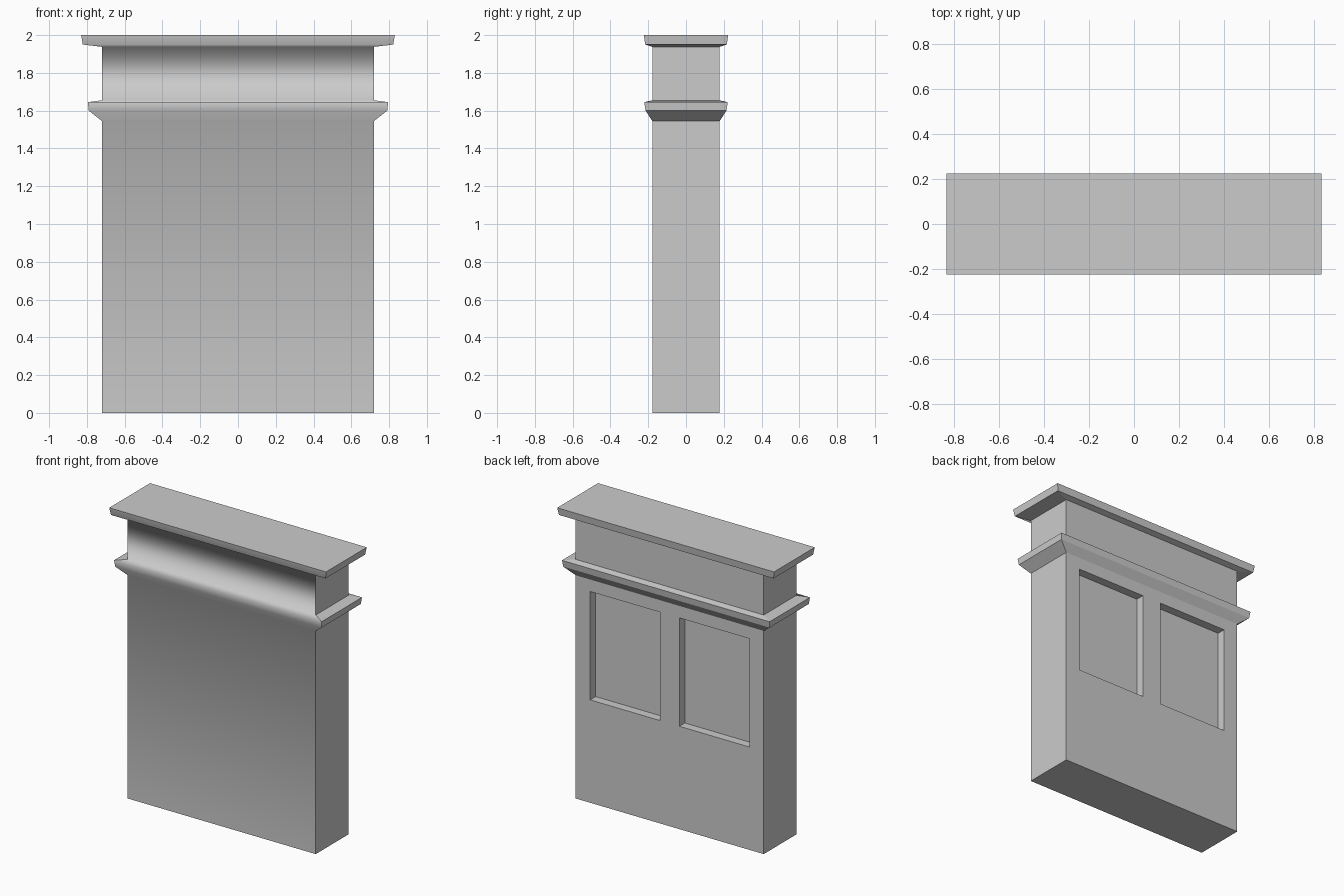
import bpy, bmesh

if "Cube" in bpy.data.objects:
    bpy.data.objects.remove(bpy.data.objects["Cube"])

# Stacked rectangular sections: half width, half depth, height
sections = [
    (0.72, 0.178, 0.0), (0.72, 0.178, 1.545),      # body
    (0.79, 0.214, 1.60), (0.795, 0.221, 1.645),    # flared moulding
    (0.72, 0.178, 1.655), (0.72, 0.178, 1.938),    # frieze
    (0.822, 0.216, 1.95), (0.83, 0.223, 2.0),      # cap
]
bm = bmesh.new()
rings = [[bm.verts.new((sx * w, sy * d, z))
          for sx, sy in ((-1, -1), (1, -1), (1, 1), (-1, 1))]
         for w, d, z in sections]
for low, high in zip(rings, rings[1:]):
    for i in range(4):
        j = (i + 1) % 4
        face = bm.faces.new((low[i], low[j], high[j], high[i]))
        face.smooth = (i == 0)      # only the front is softly shaded
bm.faces.new(rings[0][::-1])
bm.faces.new(rings[-1])
bm.normal_update()
mesh = bpy.data.meshes.new("pedestal")
bm.to_mesh(mesh)
bm.free()
pedestal = bpy.data.objects.new("pedestal", mesh)
bpy.context.collection.objects.link(pedestal)

# Two recessed panels in the back
for side in (-1, 1):
    bpy.ops.mesh.primitive_cube_add(size=1, location=(side * 0.342, 0.218, 1.087))
    cutter = bpy.context.object
    cutter.name = "panel_cutter"
    cutter.scale = (0.535, 0.20, 0.75)
    mod = pedestal.modifiers.new("panel", 'BOOLEAN')
    mod.operation = 'DIFFERENCE'
    mod.solver = 'EXACT'
    mod.object = cutter
    bpy.context.view_layer.objects.active = pedestal
    bpy.ops.object.modifier_apply(modifier=mod.name)
    bpy.data.objects.remove(cutter, do_unlink=True)
